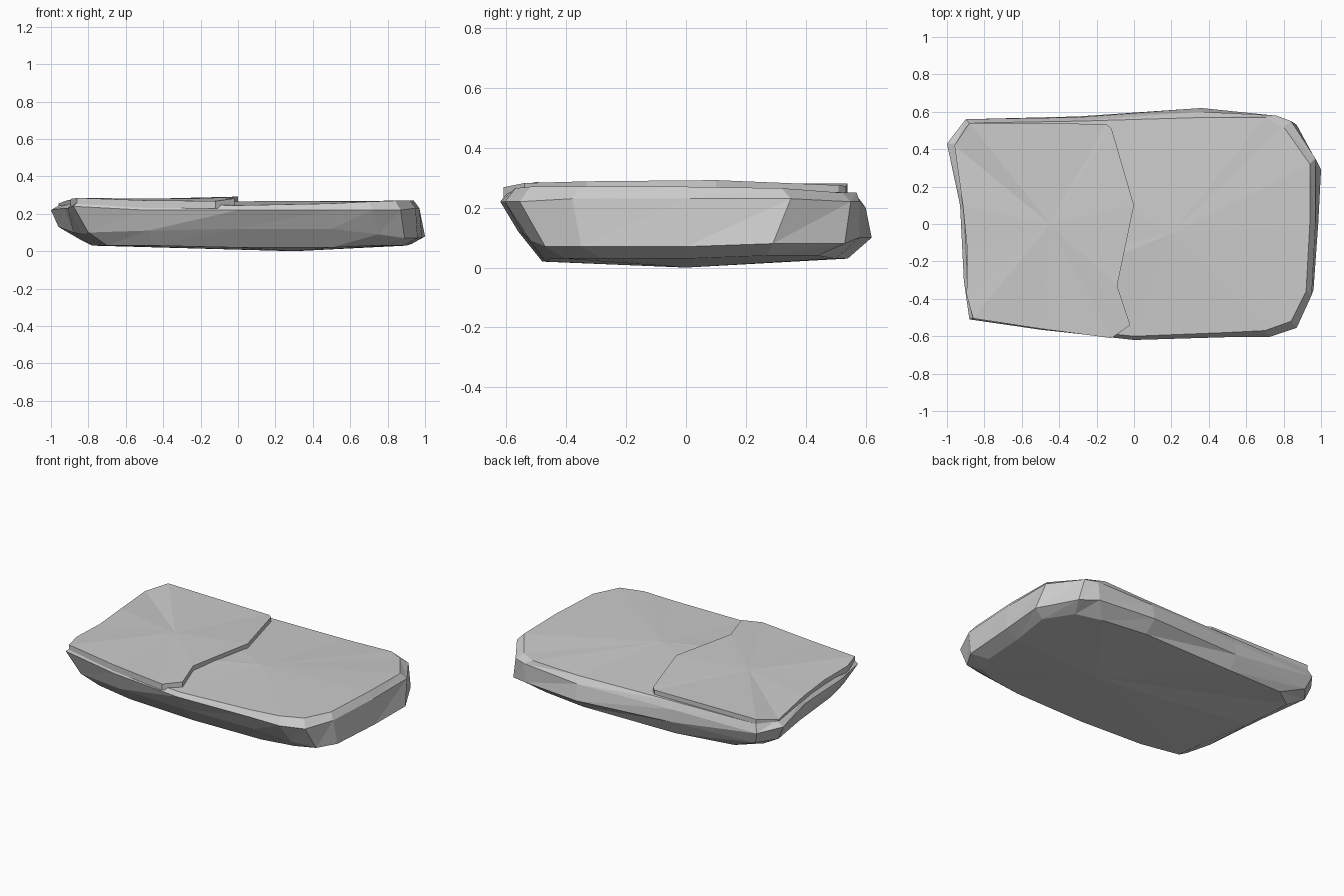
import bpy
import bmesh


def make_loft(name, rings, low_center=None, high_center=None):
    """Skin matching closed rings from bottom to top and fan the two ends."""
    bm = bmesh.new()
    loops = [[bm.verts.new(p) for p in ring] for ring in rings]
    n = len(loops[0])
    for lower, upper in zip(loops, loops[1:]):
        for i in range(n):
            j = (i + 1) % n
            bm.faces.new((lower[i], lower[j], upper[j]))
            bm.faces.new((lower[i], upper[j], upper[i]))
    for loop, center in ((loops[0], low_center), (loops[-1], high_center)):
        if center:
            c = bm.verts.new(center)
            for i in range(n):
                bm.faces.new((loop[i], loop[(i + 1) % n], c))
        else:
            cap = bm.faces.new(loop)
            bmesh.ops.triangulate(bm, faces=[cap])
    bmesh.ops.recalc_face_normals(bm, faces=bm.faces)
    mesh = bpy.data.meshes.new(name)
    bm.to_mesh(mesh)
    bm.free()
    obj = bpy.data.objects.new(name, mesh)
    bpy.context.collection.objects.link(obj)
    return obj


# Stone slab: four outlines, counter-clockwise from the front left corner
bottom = [(-.70, -.42, .03), (-.45, -.47, .03), (0, -.48, .02), (.5, -.47, .02),
          (.72, -.45, .03), (.82, -.40, .03), (.88, -.28, .03), (.90, 0, .03),
          (.93, .27, .04), (.82, .44, .04), (.66, .50, .03), (.36, .54, .03),
          (-.3, .53, .03), (-.70, .50, .05), (-.84, .40, .06), (-.78, .10, .03),
          (-.72, -.25, .03)]
belly = [(-.80, -.47, .10), (-.48, -.53, .11), (0, -.56, .12), (.5, -.55, .12),
         (.75, -.52, .09), (.89, -.47, .07), (.96, -.35, .07), (.985, 0, .07),
         (1, .29, .08), (.87, .53, .08), (.75, .58, .10), (.36, .62, .10),
         (-.3, .575, .12), (-.87, .53, .12), (-.96, .42, .13), (-.88, .10, .10),
         (-.83, -.30, .09)]
shoulder = [(-.88, -.51, .24), (-.5, -.565, .22), (0, -.62, .22), (.5, -.605, .22),
            (.72, -.605, .22), (.87, -.555, .22), (.95, -.38, .23), (.97, 0, .23),
            (.97, .35, .23), (.84, .55, .22), (.76, .58, .22), (.36, .60, .20),
            (-.3, .57, .20), (-.90, .56, .20), (-1, .43, .22), (-.93, .10, .23),
            (-.91, -.30, .23)]
rim = [(-.86, -.50, .26), (-.5, -.55, .25), (0, -.60, .245), (.5, -.58, .255),
       (.70, -.57, .265), (.84, -.52, .27), (.92, -.36, .27), (.94, 0, .27),
       (.94, .32, .265), (.80, .52, .25), (.70, .57, .25), (.38, .57, .24),
       (-.3, .55, .245), (-.88, .54, .25), (-.95, .43, .25), (-.91, .10, .25),
       (-.89, -.30, .25)]
make_loft("stone_slab", [bottom, belly, shoulder, rim],
          (.3, 0, 0), (.2, -.05, .268))

# Thin broken layer lying on the left half
layer_top = [(-.86, -.505, .285), (-.5, -.56, .272), (-.12, -.61, .268),
             (-.02, -.54, .282), (-.09, -.33, .288), (0, .10, .292),
             (-.12, .51, .275), (-.15, .535, .272), (-.88, .54, .28),
             (-.96, .42, .255), (-.915, .10, .272), (-.89, -.15, .275),
             (-.895, -.38, .28)]
layer_low = [(x, y, z - .04) for x, y, z in layer_top]
make_loft("top_layer", [layer_low, layer_top], (-.45, 0, .235), (-.45, 0, .281))
